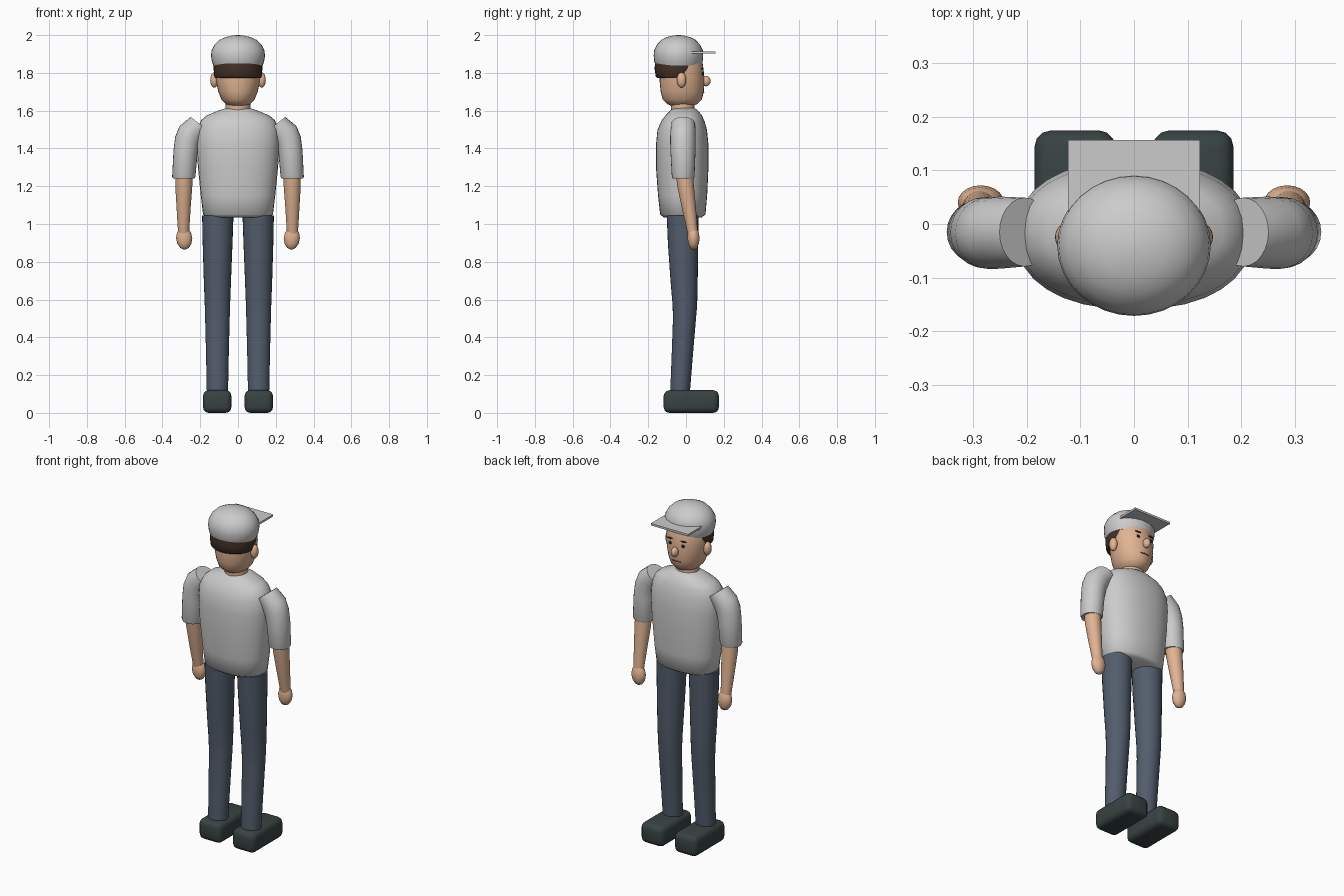
import bpy, bmesh, math
from mathutils import Vector


def material(name, rgb):
    m = bpy.data.materials.new(name)
    m.diffuse_color = (*rgb, 1)
    return m


SKIN = material("skin", (0.75, 0.45, 0.29))
DENIM = material("denim", (0.085, 0.11, 0.15))
LEATHER = material("leather", (0.04, 0.055, 0.055))
HAIR = material("hair", (0.06, 0.032, 0.02))
DARK = material("dark", (0.02, 0.015, 0.012))
LIP = material("lip", (0.3, 0.11, 0.08))


def finish(name, bm, mat=None, angle=50):
    bmesh.ops.recalc_face_normals(bm, faces=bm.faces)
    me = bpy.data.meshes.new(name)
    bm.to_mesh(me)
    bm.free()
    ob = bpy.data.objects.new(name, me)
    bpy.context.collection.objects.link(ob)
    if mat:
        me.materials.append(mat)
    bpy.ops.object.select_all(action='DESELECT')
    ob.select_set(True)
    bpy.context.view_layer.objects.active = ob
    bpy.ops.object.shade_smooth_by_angle(angle=math.radians(angle))
    return ob


def loft(name, rings, mat=None, n=32, power=2.0, angle=50):
    """Skin over rings of (x, y, z, rx, ry, tilt about y in degrees)."""
    bm = bmesh.new()
    loops = []
    for x, y, z, rx, ry, *tilt in rings:
        t = math.radians(tilt[0] if tilt else 0)
        loop = []
        for i in range(n):
            a = 2 * math.pi * i / n
            c, s = math.cos(a), math.sin(a)
            u = math.copysign(abs(c) ** (2 / power), c) * rx
            v = math.copysign(abs(s) ** (2 / power), s) * ry
            loop.append(bm.verts.new((x + u * math.cos(t), y + v, z + u * math.sin(t))))
        loops.append(loop)
    for a, b in zip(loops, loops[1:]):
        for i in range(n):
            bm.faces.new((a[i], a[(i + 1) % n], b[(i + 1) % n], b[i]))
    bm.faces.new(loops[0])
    bm.faces.new(loops[-1])
    return finish(name, bm, mat, angle)


def ball(name, loc, radii, mat, n=20):
    bm = bmesh.new()
    bmesh.ops.create_uvsphere(bm, u_segments=n, v_segments=n // 2 + 2, radius=1)
    bmesh.ops.scale(bm, vec=radii, verts=bm.verts)
    bmesh.ops.translate(bm, vec=loc, verts=bm.verts)
    return finish(name, bm, mat)


def box(name, lo, hi, mat=None, bevel=0.0):
    lo, hi = Vector(lo), Vector(hi)
    bm = bmesh.new()
    bmesh.ops.create_cube(bm, size=1)
    bmesh.ops.scale(bm, vec=hi - lo, verts=bm.verts)
    bmesh.ops.translate(bm, vec=(lo + hi) / 2, verts=bm.verts)
    if bevel:
        bmesh.ops.bevel(bm, geom=bm.edges[:], offset=bevel, segments=3,
                        profile=0.5, affect='EDGES')
    return finish(name, bm, mat, 40)


# Shirt body
loft("shirt", [
    (0, -0.017, 1.035, 0.165, 0.10), (0, -0.017, 1.05, 0.185, 0.12),
    (0, -0.018, 1.15, 0.197, 0.130), (0, -0.02, 1.30, 0.212, 0.139),
    (0, -0.02, 1.42, 0.220, 0.139), (0, -0.02, 1.50, 0.216, 0.131),
    (0, -0.016, 1.55, 0.195, 0.112), (0, -0.012, 1.575, 0.165, 0.096),
    (0, -0.01, 1.60, 0.105, 0.074), (0, -0.01, 1.615, 0.06, 0.055)], power=2.25)

# Neck and head
loft("neck", [(0, -0.015, 1.58, 0.066, 0.062), (0, -0.02, 1.68, 0.064, 0.062)], SKIN)
loft("head", [
    (0, -0.02, 1.625, 0.045, 0.055), (0, -0.02, 1.635, 0.066, 0.08),
    (0, -0.02, 1.66, 0.088, 0.104), (0, -0.02, 1.70, 0.104, 0.114),
    (0, -0.021, 1.75, 0.115, 0.118), (0, -0.022, 1.80, 0.121, 0.117),
    (0, -0.025, 1.86, 0.120, 0.112), (0, -0.03, 1.90, 0.105, 0.10)], SKIN)
loft("hair", [
    (0, -0.048, 1.773, 0.120, 0.105), (0, -0.048, 1.78, 0.125, 0.112),
    (0, -0.045, 1.82, 0.129, 0.121), (0, -0.042, 1.87, 0.130, 0.122)], HAIR)

# Cap
loft("cap_crown", [
    (0, -0.04, 1.84, 0.131, 0.121), (0, -0.04, 1.86, 0.138, 0.128),
    (0, -0.04, 1.89, 0.143, 0.131), (0, -0.04, 1.92, 0.140, 0.129),
    (0, -0.04, 1.95, 0.124, 0.114), (0, -0.04, 1.975, 0.098, 0.09),
    (0, -0.04, 1.99, 0.064, 0.06), (0, -0.04, 1.998, 0.028, 0.027),
    (0, -0.04, 2.0, 0.004, 0.004)])
box("cap_brim", (-0.123, 0.02, 1.902), (0.123, 0.156, 1.914))

# Nose and mouth
ball("nose", (0, 0.106, 1.757), (0.02, 0.024, 0.028), SKIN)
ball("mouth", (0, 0.089, 1.698), (0.03, 0.008, 0.004), LIP)

for side, s in (("left", -1), ("right", 1)):
    # Face details
    ball(side + "_ear", (s * 0.126, -0.024, 1.762), (0.021, 0.025, 0.04), SKIN)
    ball(side + "_eye", (s * 0.042, 0.088, 1.795), (0.011, 0.006, 0.009), DARK)
    ball(side + "_eyebrow", (s * 0.044, 0.087, 1.822), (0.02, 0.006, 0.004), HAIR)

    # Sleeve
    loft(side + "_sleeve", [
        (s * 0.203, -0.015, 1.53, 0.060, 0.064, s * 38),
        (s * 0.248, -0.016, 1.485, 0.070, 0.067, s * 28),
        (s * 0.268, -0.017, 1.44, 0.068, 0.067, s * 18),
        (s * 0.278, -0.016, 1.38, 0.064, 0.066, s * 6),
        (s * 0.287, -0.015, 1.25, 0.0615, 0.060, 0),
        (s * 0.287, -0.015, 1.24, 0.057, 0.056, 0)], n=24)

    # Forearm and hand
    loft(side + "_forearm", [
        (s * 0.286, -0.01, 1.28, 0.046, 0.046), (s * 0.287, -0.002, 1.20, 0.045, 0.044),
        (s * 0.288, 0.016, 1.08, 0.037, 0.037), (s * 0.288, 0.036, 0.95, 0.029, 0.027)],
        SKIN, n=24)
    loft(side + "_hand", [
        (s * 0.287, 0.038, 0.972, 0.025, 0.022), (s * 0.286, 0.039, 0.955, 0.037, 0.029),
        (s * 0.285, 0.04, 0.925, 0.043, 0.032), (s * 0.284, 0.04, 0.895, 0.037, 0.028),
        (s * 0.283, 0.04, 0.873, 0.022, 0.018), (s * 0.283, 0.04, 0.865, 0.006, 0.005)],
        SKIN, n=20)

    # Trouser leg and shoe
    loft(side + "_leg", [
        (s * 0.107, -0.018, 1.045, 0.083, 0.084), (s * 0.108, -0.016, 0.90, 0.079, 0.080),
        (s * 0.109, -0.010, 0.70, 0.072, 0.072), (s * 0.109, -0.006, 0.57, 0.067, 0.065),
        (s * 0.109, -0.008, 0.50, 0.065, 0.061), (s * 0.109, -0.02, 0.30, 0.060, 0.056),
        (s * 0.109, -0.032, 0.10, 0.056, 0.052)], DENIM, n=28)
    x0, x1 = sorted((s * 0.035, s * 0.185))
    box(side + "_shoe", (x0, -0.118, 0), (x1, 0.174, 0.12), LEATHER, 0.03)
